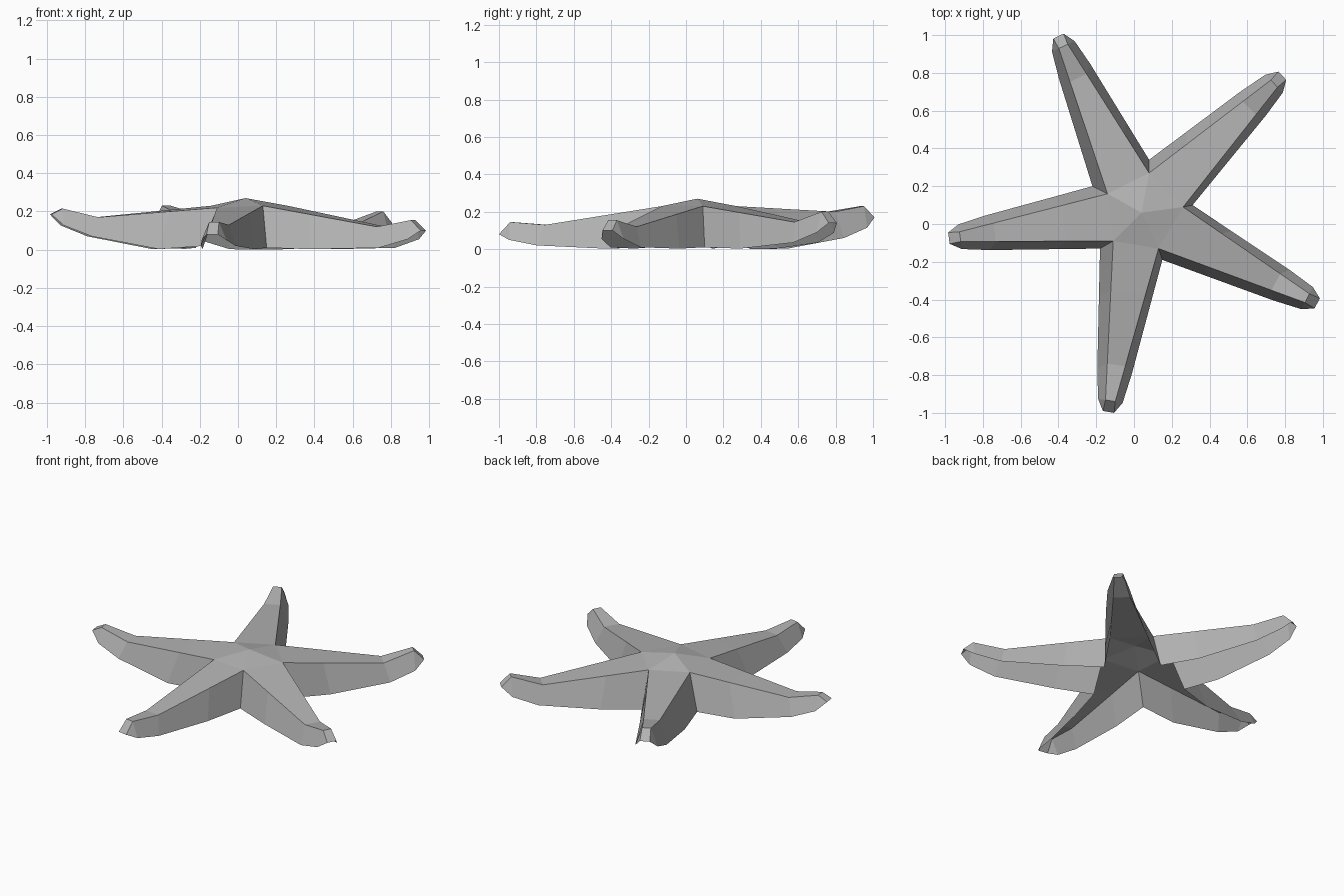
import bpy
import bmesh
from mathutils import Vector

default = bpy.data.objects.get("Cube")
if default:
    bpy.data.objects.remove(default, do_unlink=True)

grey = bpy.data.materials.new("plain_grey")
grey.use_nodes = True
COLOUR = (0.45, 0.45, 0.45, 1)
grey.diffuse_color = COLOUR
grey.node_tree.nodes["Principled BSDF"].inputs["Base Color"].default_value = COLOUR

CENTRE = Vector((0.04, 0.06, 0.27))

# Notches between the arms, counter-clockwise: upper corner, lower corner
NOTCHES = [
    ((0.13, -0.13, 0.23), (0.15, -0.19, 0.01)),
    ((0.26, 0.09, 0.23), (0.31, 0.10, 0.01)),
    ((0.08, 0.27, 0.23), (0.08, 0.34, 0.00)),
    ((-0.14, 0.16, 0.23), (-0.22, 0.20, 0.01)),
    ((-0.11, -0.09, 0.22), (-0.18, -0.13, 0.02)),
]

# Arms: end point, then heights of knee top, tip top and knee underside
ARMS = [
    ((0.97, -0.42, 0.10), 0.12, 0.155, 0.01),
    ((0.785, 0.785, 0.14), 0.145, 0.20, 0.035),
    ((-0.40, 0.995, 0.17), 0.20, 0.23, 0.06),
    ((-0.98, -0.075, 0.185), 0.17, 0.215, 0.07),
    ((-0.135, -0.995, 0.08), 0.13, 0.145, 0.02),
]


def at_height(p, z):
    return Vector((p.x, p.y, z))


def add_arm(bm, right, left, end, knee_top, tip_top, knee_low):
    """Open-bottomed arm: a flat top strip, two flared walls and a blunt tip."""
    end = Vector(end)
    out = at_height(end - CENTRE, 0).normalized()
    side = Vector((-out.y, out.x, 0))
    neck = end - out * 0.06
    r_up, r_low, l_up, l_low = map(Vector, right + left)

    base = [l_low, l_up, r_up, r_low]
    tip_low = (knee_low + end.z) / 2
    tip = [at_height(neck + side * w, z) for w, z in
           ((0.066, tip_low), (0.026, tip_top), (-0.026, tip_top), (-0.066, tip_low))]

    # Straight edges in plan, bent in height at the middle and the knee
    knee, middle = [], []
    for j, (a, b) in enumerate(zip(base, tip)):
        top = j in (1, 2)
        bent = at_height(a.lerp(b, 0.77 if top else 0.8), knee_top if top else knee_low)
        if not top:
            bent += side * (0.006 if j == 0 else -0.006)
        mid = a.lerp(bent, 0.4)
        knee.append(bent)
        middle.append(mid if top else at_height(mid, 0.003))

    rows = [[bm.verts.new(p) for p in row] for row in (base, middle, knee, tip)]
    for inner, outer in zip(rows, rows[1:]):
        for j in range(3):
            bm.faces.new((inner[j], inner[j + 1], outer[j + 1], outer[j]))

    # Blunt tip
    ll, lu, ru, rl = rows[-1]
    el = bm.verts.new(end + side * 0.03)
    er = bm.verts.new(end - side * 0.03)
    bm.faces.new((lu, ru, er, el))
    bm.faces.new((ll, lu, el))
    bm.faces.new((ru, rl, er))

    # Wedge of the central disc
    bm.faces.new((bm.verts.new(CENTRE), rows[0][2], rows[0][1]))


bm = bmesh.new()
for i, arm in enumerate(ARMS):
    add_arm(bm, NOTCHES[i], NOTCHES[(i + 1) % len(NOTCHES)], *arm)
bmesh.ops.remove_doubles(bm, verts=bm.verts[:], dist=0.0005)

mesh = bpy.data.meshes.new("starfish_body")
bm.to_mesh(mesh)
bm.free()
mesh.materials.append(grey)
body = bpy.data.objects.new("starfish_body", mesh)
bpy.context.scene.collection.objects.link(body)
